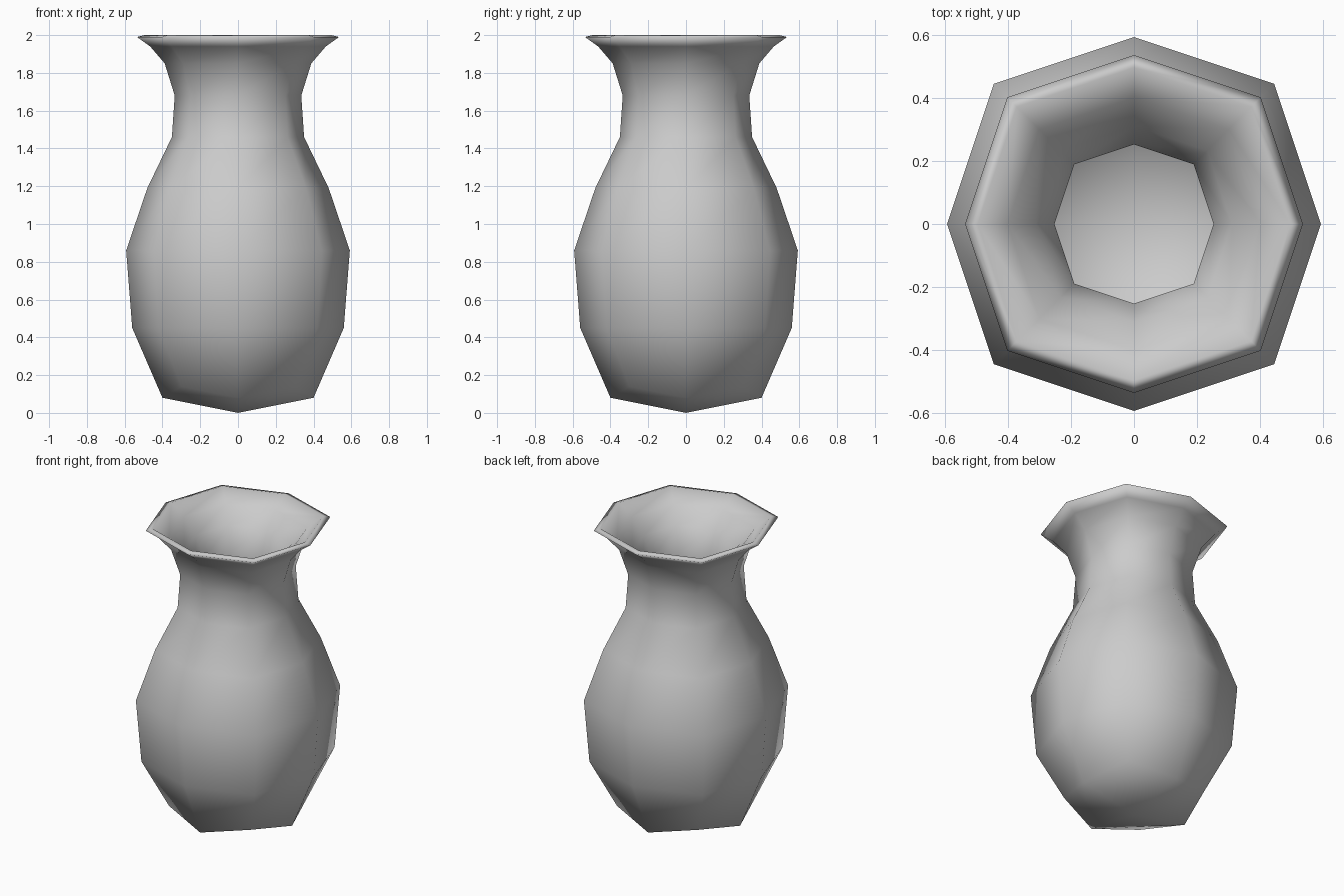
import bpy, bmesh, math

if "Cube" in bpy.data.objects:
    bpy.data.objects.remove(bpy.data.objects["Cube"])

# Profile from the outer foot, over the lip, down to the inner floor:
# (radius at the axis vertices, z at the axis vertices, z at the corner vertices)
PROFILE = [
    (0.40, 0.08, 0.14), (0.56, 0.45, 0.45), (0.592, 0.86, 0.86),
    (0.48, 1.19, 1.19), (0.35, 1.46, 1.46), (0.335, 1.68, 1.68),
    (0.388, 1.85, 1.85), (0.465, 1.94, 1.94), (0.535, 1.99, 1.99),
    (0.495, 2.00, 2.00), (0.40, 1.93, 1.93), (0.31, 1.83, 1.83),
    (0.252, 1.69, 1.69), (0.262, 1.50, 1.50), (0.39, 1.22, 1.22),
    (0.508, 0.86, 0.86), (0.478, 0.47, 0.47), (0.33, 0.17, 0.21),
]
# Rounded-square cross-section with eight sides
SECTION = [(1, 0), (.75, .75), (0, 1), (-.75, .75),
           (-1, 0), (-.75, -.75), (0, -1), (.75, -.75)]

bm = bmesh.new()


def ring(r, z_axis, z_corner):
    return [bm.verts.new((x * r, y * r, z_corner if i % 2 else z_axis))
            for i, (x, y) in enumerate(SECTION)]


def cap(loop, z):
    # four quads meeting in the middle
    c = bm.verts.new((0, 0, z))
    for i in range(0, 8, 2):
        bm.faces.new((loop[i], loop[i + 1], loop[(i + 2) % 8], c))


# Walls
rings = [ring(*p) for p in PROFILE]
for a, b in zip(rings, rings[1:]):
    for i in range(8):
        j = (i + 1) % 8
        bm.faces.new((a[i], a[j], b[j], b[i]))

# Underside and inner floor
cap(rings[0], 0.0)
cap(rings[-1], 0.10)
bmesh.ops.recalc_face_normals(bm, faces=bm.faces[:])
for f in bm.faces:
    f.smooth = True

mesh = bpy.data.meshes.new("vase")
bm.to_mesh(mesh)
bm.free()
vase = bpy.data.objects.new("vase", mesh)
bpy.context.collection.objects.link(vase)
